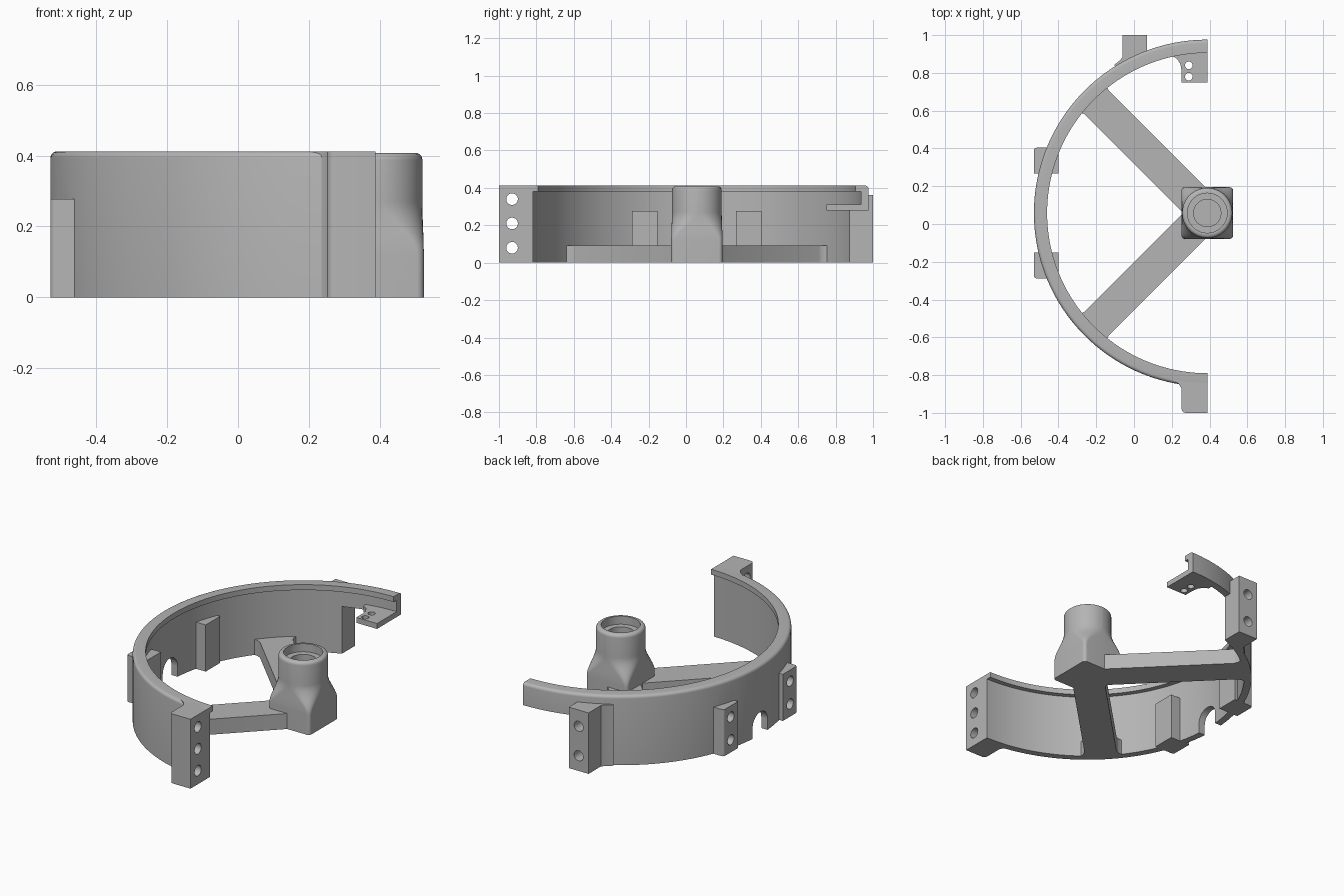
import bpy, bmesh
from math import cos, sin, pi, radians
from mathutils import Vector, Matrix

cube = bpy.data.objects.get("Cube")
if cube:
    bpy.data.objects.remove(cube, do_unlink=True)

CX, CY = 0.388, 0.058            # shared centre of ring and hub
R_OUT, R_WALL, R_LIP = 0.918, 0.877, 0.848
TOP = 0.412

grey = bpy.data.materials.new("plain grey")
grey.use_nodes = True
colour = (0.46, 0.46, 0.46, 1)
grey.diffuse_color = colour
grey.node_tree.nodes["Principled BSDF"].inputs["Base Color"].default_value = colour


def finish(name, bm):
    bmesh.ops.recalc_face_normals(bm, faces=bm.faces)
    mesh = bpy.data.meshes.new(name)
    bm.to_mesh(mesh)
    bm.free()
    obj = bpy.data.objects.new(name, mesh)
    bpy.context.collection.objects.link(obj)
    mesh.materials.append(grey)
    return obj


def loft(name, loops, close=False):
    """Skin a list of point loops; cap the ends, or join last to first."""
    bm = bmesh.new()
    rows = [[bm.verts.new(p) for p in loop] for loop in loops]
    n = len(rows[0])
    pairs = list(zip(rows, rows[1:]))
    if close:
        pairs.append((rows[-1], rows[0]))
    for a, b in pairs:
        for i in range(n):
            j = (i + 1) % n
            bm.faces.new((a[i], a[j], b[j], b[i]))
    if not close:
        bm.faces.new(rows[0])
        bm.faces.new(rows[-1])
    return finish(name, bm)


def prism(name, pts, z0, z1, rounded=(), radius=0.02):
    """Upright prism; corners listed in rounded get a radius."""
    bm = bmesh.new()
    low = [bm.verts.new((x, y, z0)) for x, y in pts]
    high = [bm.verts.new((x, y, z1)) for x, y in pts]
    bm.faces.new(low)
    bm.faces.new(high)
    sides = range(len(pts))
    for i in sides:
        j = (i + 1) % len(pts)
        bm.faces.new((low[i], low[j], high[j], high[i]))
    edges = [bm.edges.get((low[i], high[i])) for i in rounded]
    if edges:
        bmesh.ops.bevel(bm, geom=edges, offset=radius, segments=5,
                        profile=0.5, affect='EDGES')
    return finish(name, bm)


def rect(x0, x1, y0, y1):
    return [(x0, y0), (x1, y0), (x1, y1), (x0, y1)]


def rod(start, end, radius, sides=28):
    """Round cutter between two points."""
    start, end = Vector(start), Vector(end)
    axis = end - start
    turn = Vector((0, 0, 1)).rotation_difference(axis).to_matrix().to_4x4()
    bm = bmesh.new()
    bmesh.ops.create_cone(bm, cap_ends=True, segments=sides, radius1=radius,
                          radius2=radius, depth=axis.length,
                          matrix=Matrix.Translation((start + end) / 2) @ turn)
    return finish("cutter", bm)


def cut(obj, cutters):
    """Subtract the cutters and apply."""
    bpy.context.view_layer.objects.active = obj
    for c in cutters:
        c.hide_render = True
        mod = obj.modifiers.new("cut", 'BOOLEAN')
        mod.operation = 'DIFFERENCE'
        mod.solver = 'EXACT'
        mod.object = c
        bpy.ops.object.modifier_apply(modifier=mod.name)


def discard(cutters):
    for c in cutters:
        bpy.data.objects.remove(c, do_unlink=True)


parts = []

# Half ring with an inward lip, rounded on its outer top edge
edge = 0.018
profile = [(R_WALL, 0), (R_OUT, 0)]
profile += [(R_OUT - edge + edge * cos(a), TOP - edge + edge * sin(a))
            for a in (radians(18 * k) for k in range(6))]
profile += [(R_LIP, TOP), (R_LIP, 0.38), (R_WALL, 0.38)]
STEPS = 80
ring = loft("half_ring", [
    [(CX + r * cos(a), CY + r * sin(a), z) for r, z in profile]
    for a in (pi / 2 + pi * k / STEPS for k in range(STEPS + 1))])
parts.append(ring)

# Side mounting blocks, through the ring wall on the far side
side_blocks, side_holes = [], []
for label, s in (("back", 1), ("front", -1)):
    mid = CY + s * 0.278
    block = prism(label + "_side_block",
                  rect(-0.53, -0.4, mid - 0.068, mid + 0.068), 0, 0.277,
                  (3,) if s > 0 else (0,), 0.015)
    side_blocks.append(block)
    for z in (0.075, 0.21):
        side_holes.append(rod((-0.6, mid, z), (-0.44, mid, z), 0.03))
    cut(block, side_holes[-2:])
parts += side_blocks

# Ring openings: raised back end, arched notch, bolt holes
arch = 0.07
openings = [
    prism("cutter", rect(0.07, 0.6, 0.6, 1.1), -0.1, 0.28),
    rod((-0.6, CY, 0.065), (-0.4, CY, 0.065), arch),
    prism("cutter", rect(-0.6, -0.4, CY - arch, CY + arch), -0.1, 0.065)]
cut(ring, openings + side_holes)
discard(openings + side_holes)

# Front end lug with three holes
front_lug = prism("front_end_lug",
                  [(CX, -0.82), (0.27, -0.815), (0.2, -0.825), (0.235, -0.845),
                   (0.252, -0.87), (0.252, -1.0), (CX, -1.0)],
                  0, TOP, (5,), 0.022)
holes = [rod((0.1, -0.93, z), (0.5, -0.93, z), 0.031)
         for z in (0.08, 0.21, 0.34)]
cut(front_lug, holes)
discard(holes)
parts.append(front_lug)

# Back lug with two blind holes
back_lug = prism("back_lug",
                 [(0.07, 0.882), (0.07, 1.0), (-0.06, 1.0), (-0.06, 0.885),
                  (-0.075, 0.866), (-0.11, 0.838), (-0.06, 0.845)],
                 0, 0.362)
holes = [rod((0.005, 0.91, z), (0.005, 1.1, z), 0.03) for z in (0.09, 0.265)]
cut(back_lug, holes)
discard(holes)
parts.append(back_lug)

# Thin tab under the raised end, with two screw holes
tab = prism("end_tab",
            [(0.252, 0.75), (CX, 0.75), (CX, 0.96), (0.2, 0.94), (0.2, 0.89),
             (0.228, 0.875), (0.246, 0.845), (0.252, 0.81)],
            0.28, 0.312)
holes = [rod((0.29, y, 0.2), (0.29, y, 0.4), 0.02) for y in (0.78, 0.84)]
cut(tab, holes)
discard(holes)
parts.append(tab)

# Two diagonal arms, flared where they meet the ring
d = 0.5 ** 0.5
for label, s in (("back", 1), ("front", -1)):
    outline = [(0.05, -0.09), (0.83, -0.09), (0.855, -0.1), (0.88, -0.125),
               (0.89, 0), (0.88, 0.125), (0.855, 0.1), (0.83, 0.09), (0.05, 0.09)]
    parts.append(prism(label + "_arm",
                       [(CX - d * (u + v), CY + s * d * (u - v))
                        for u, v in outline], 0, 0.092))


# Hub: square foot blending to a round socket with a stepped blind bore
def rounded_square(half, radius, z, per=10):
    pts = []
    for q in range(4):
        sx, sy = ((1, 1), (-1, 1), (-1, -1), (1, -1))[q]
        for k in range(per):
            a = pi / 2 * (q + k / (per - 1) * 0.999)
            pts.append((CX + sx * (half - radius) + radius * cos(a),
                        CY + sy * (half - radius) + radius * sin(a), z))
    return pts


HALF = 0.137
levels = [(HALF, 0.02, 0), (HALF, 0.02, 0.12)]
for k in range(1, 11):
    t = k / 10
    blend = t * t * (3 - 2 * t)
    levels.append((HALF - 0.004 * blend, 0.02 + 0.112 * blend, 0.12 + 0.15 * t))
for k in range(6):
    a = radians(18 * k)
    r = HALF - 0.024 + 0.02 * cos(a)
    levels.append((r, r - 0.001, 0.388 + 0.02 * sin(a)))
for r, z in ((0.105, 0.408), (0.105, 0.36), (0.072, 0.36), (0.072, 0.28)):
    levels.append((r, r - 0.001, z))
parts.append(loft("hub", [rounded_square(*level) for level in levels]))

# Smooth curved walls, keep sharp edges
bpy.ops.object.select_all(action='DESELECT')
for obj in parts:
    obj.select_set(True)
bpy.context.view_layer.objects.active = ring
bpy.ops.object.shade_smooth_by_angle(angle=radians(30))
